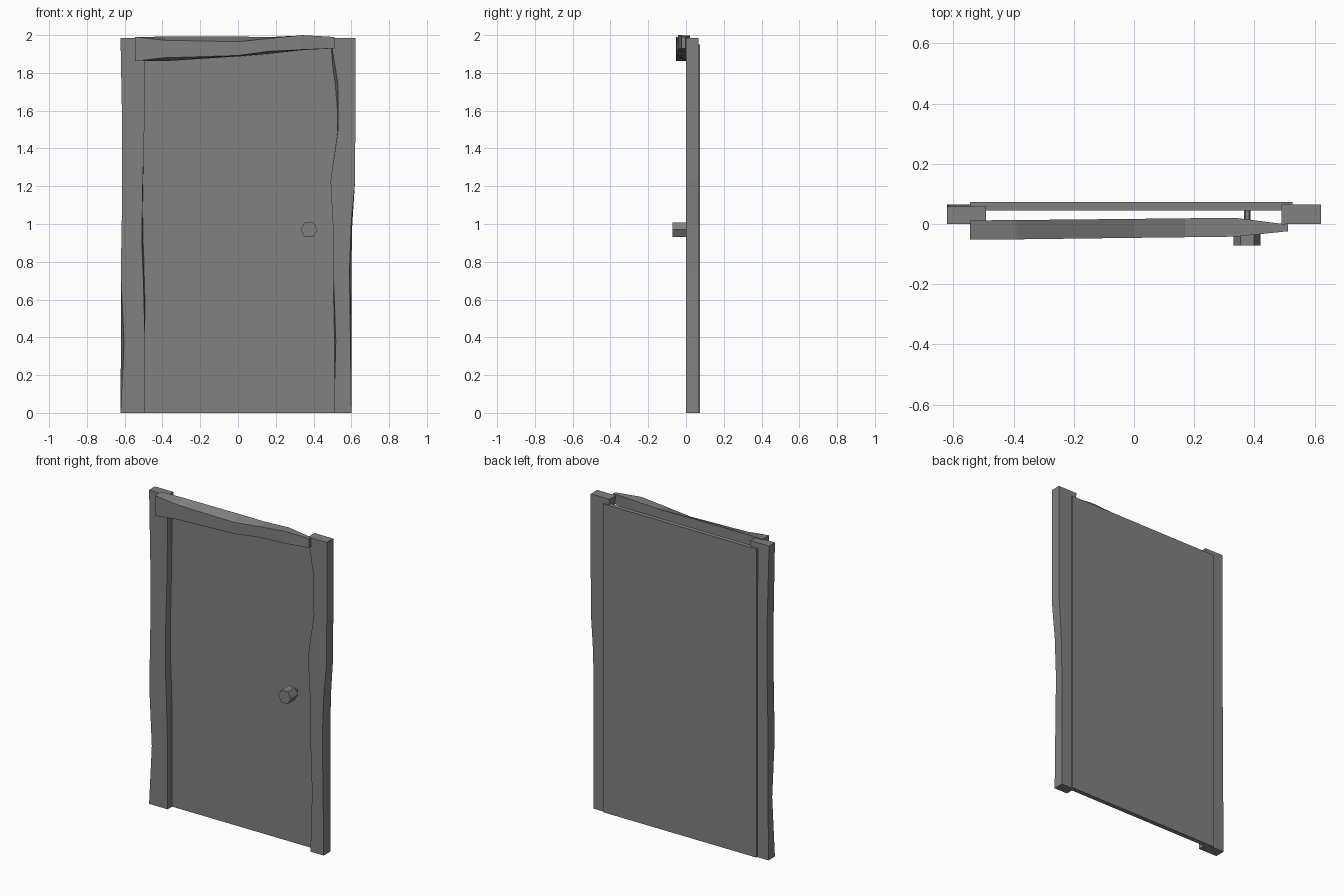
import bpy, bmesh, math

# Dark grey for every part
dark_grey = bpy.data.materials.new("dark_grey")
dark_grey.diffuse_color = (0.22, 0.22, 0.22, 1)


def finish(name, bm):
    bmesh.ops.recalc_face_normals(bm, faces=bm.faces)
    mesh = bpy.data.meshes.new(name)
    bm.to_mesh(mesh)
    bm.free()
    mesh.materials.append(dark_grey)
    obj = bpy.data.objects.new(name, mesh)
    bpy.context.collection.objects.link(obj)
    return obj


def loft(name, rings):
    """Skin a list of equal-sized point rings and cap both ends."""
    bm = bmesh.new()
    loops = [[bm.verts.new(p) for p in ring] for ring in rings]
    n = len(loops[0])
    for a, b in zip(loops, loops[1:]):
        for i in range(n):
            j = (i + 1) % n
            bm.faces.new((a[i], a[j], b[j], b[i]))
    bm.faces.new(loops[0])
    bm.faces.new(loops[-1])
    return finish(name, bm)


def post(name, levels):
    # level: z, front left x, front right x, back left x, back right x, back y
    return loft(name, [[(fl, 0, z), (fr, 0, z), (br, y, z), (bl, y, z)]
                       for z, fl, fr, bl, br, y in levels])


def rod(name, x, z, radius, y0, y1, sides):
    angles = [2 * math.pi * i / sides for i in range(sides)]
    return loft(name, [[(x + radius * math.cos(a), y, z + radius * math.sin(a))
                        for a in angles] for y in (y0, y1)])


# Door slab
loft("door_panel", [[(-0.545, y, 0), (0.527, y, 0), (0.527, y, 1.95), (-0.545, y, 1.95)]
                    for y in (0.045, 0.073)])

# Wobbly side posts
post("left_post", [
    (0.00, -0.622, -0.492, -0.622, -0.492, 0.065),
    (0.37, -0.603, -0.492, -0.620, -0.492, 0.065),
    (0.73, -0.620, -0.502, -0.620, -0.494, 0.065),
    (0.88, -0.618, -0.509, -0.618, -0.498, 0.065),
    (1.15, -0.613, -0.506, -0.613, -0.503, 0.065),
    (1.50, -0.613, -0.496, -0.613, -0.496, 0.065),
    (1.985, -0.622, -0.492, -0.622, -0.492, 0.058)])
post("right_post", [
    (0.00, 0.507, 0.600, 0.507, 0.600, 0.065),
    (0.38, 0.518, 0.595, 0.509, 0.600, 0.065),
    (0.75, 0.505, 0.590, 0.505, 0.600, 0.065),
    (1.00, 0.502, 0.599, 0.502, 0.605, 0.065),
    (1.23, 0.490, 0.620, 0.490, 0.620, 0.065),
    (1.50, 0.530, 0.621, 0.528, 0.621, 0.065),
    (1.75, 0.528, 0.621, 0.508, 0.621, 0.065),
    (1.985, 0.490, 0.621, 0.490, 0.621, 0.065)])

# Crooked lintel: x, front y, back y, front bottom, front top, back bottom, back top
lintel = [
    (-0.545, -0.052, 0.012, 1.862, 1.990, 1.862, 1.990),
    (-0.39, -0.051, 0.013, 1.880, 1.973, 1.862, 1.992),
    (0.00, -0.046, 0.017, 1.892, 1.965, 1.887, 1.992),
    (0.17, -0.044, 0.019, 1.915, 1.983, 1.902, 1.990),
    (0.34, -0.042, 0.020, 1.923, 2.000, 1.920, 1.998),
    (0.512, -0.024, -0.002, 1.930, 1.990, 1.930, 1.990)]
loft("lintel", [[(x, f, fb), (x, f, ft), (x, b, bt), (x, b, bb)]
                for x, f, b, fb, ft, bb, bt in lintel])

# Hexagonal knob and its thin stem
rod("door_knob", 0.376, 0.97, 0.045, -0.072, 0.0, 6)
rod("knob_stem", 0.376, 0.97, 0.011, -0.001, 0.046, 6)
